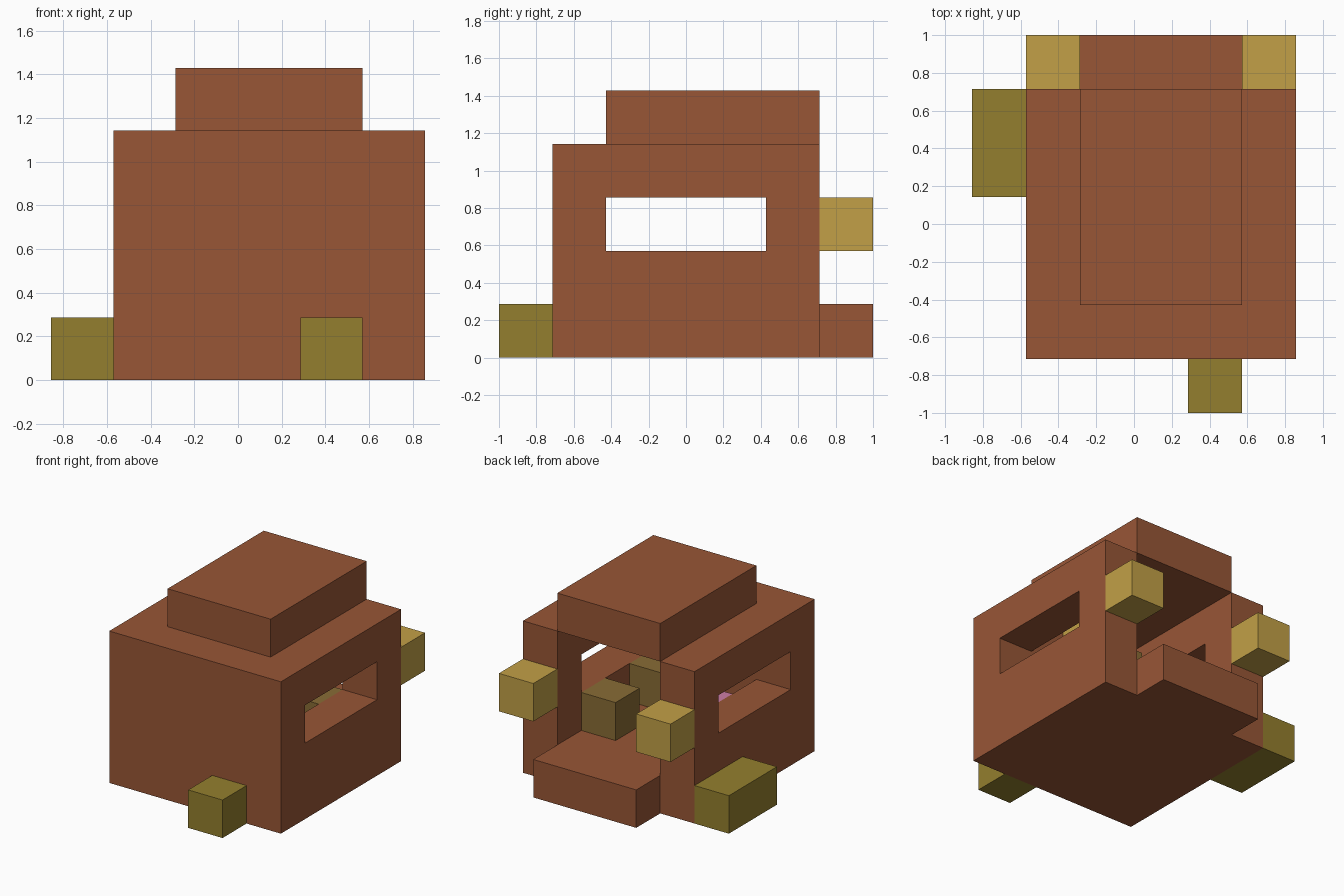
import bpy
import bmesh
from mathutils import Vector

if "Cube" in bpy.data.objects:
    bpy.data.objects.remove(bpy.data.objects["Cube"])

UNIT = 2 / 7                      # edge of one building block
ORIGIN = Vector((-3, -3.5, 0))    # grid corner, in blocks


def linear(c):
    c /= 255
    return c / 12.92 if c <= 0.04045 else ((c + 0.055) / 1.055) ** 2.4


def material(name, *rgb):
    colour = [linear(c) for c in rgb] + [1]
    mat = bpy.data.materials.new(name)
    mat.use_nodes = True
    mat.diffuse_color = colour
    bsdf = mat.node_tree.nodes["Principled BSDF"]
    bsdf.inputs["Base Color"].default_value = colour
    bsdf.inputs["Roughness"].default_value = 0.9
    return mat


def box(name, low, high, mat=None):
    """Box between two grid corners, counted in blocks."""
    low, high = ((Vector(p) + ORIGIN) * UNIT for p in (low, high))
    bm = bmesh.new()
    bmesh.ops.create_cube(bm, size=1)
    bmesh.ops.scale(bm, vec=high - low, verts=bm.verts)
    bmesh.ops.translate(bm, vec=(low + high) / 2, verts=bm.verts)
    mesh = bpy.data.meshes.new(name)
    bm.to_mesh(mesh)
    bm.free()
    obj = bpy.data.objects.new(name, mesh)
    bpy.context.collection.objects.link(obj)
    if mat:
        mesh.materials.append(mat)
    return obj


def block(name, cell, mat):
    return box(name, cell, [c + 1 for c in cell], mat)


def carve(target, cutter):
    cutter.hide_render = True
    mod = target.modifiers.new("carve", "BOOLEAN")
    mod.operation = "DIFFERENCE"
    mod.solver = "EXACT"
    mod.object = cutter
    bpy.context.view_layer.objects.active = target
    bpy.ops.object.modifier_apply(modifier=mod.name)
    bpy.data.objects.remove(cutter)


brown = material("clay_brown", 152, 86, 54)
gold = material("lamp_gold", 194, 160, 71)
olive = material("bush_olive", 148, 127, 46)
tan = material("seat_tan", 137, 108, 53)
pink = material("table_pink", 205, 125, 165)

# House shell: hollow room open at the back, windows through both sides
house = box("house_walls", (1, 1, 0), (6, 6, 4), brown)
carve(house, box("room_cutter", (2, 2, 1), (5, 7, 5)))
carve(house, box("window_cutter", (0, 2, 2), (7, 5, 3)))

# Raised roof and doorstep
box("roof", (2, 2, 4), (5, 6, 5), brown)
box("doorstep", (2, 6, 0), (5, 7, 1), brown)

# Lamps beside the doorway and under the ceiling
block("left_door_lamp", (5, 6, 2), gold)
block("right_door_lamp", (1, 6, 2), gold)
block("ceiling_lamp", (3, 2, 3), gold)

# Bushes outside
block("front_bush", (4, 0, 0), olive)
box("side_bush", (0, 4, 0), (1, 6, 1), olive)

# Furniture inside
block("front_seat", (4, 2, 1), tan)
block("back_seat", (4, 4, 1), tan)
block("table", (2, 3, 1), pink)
